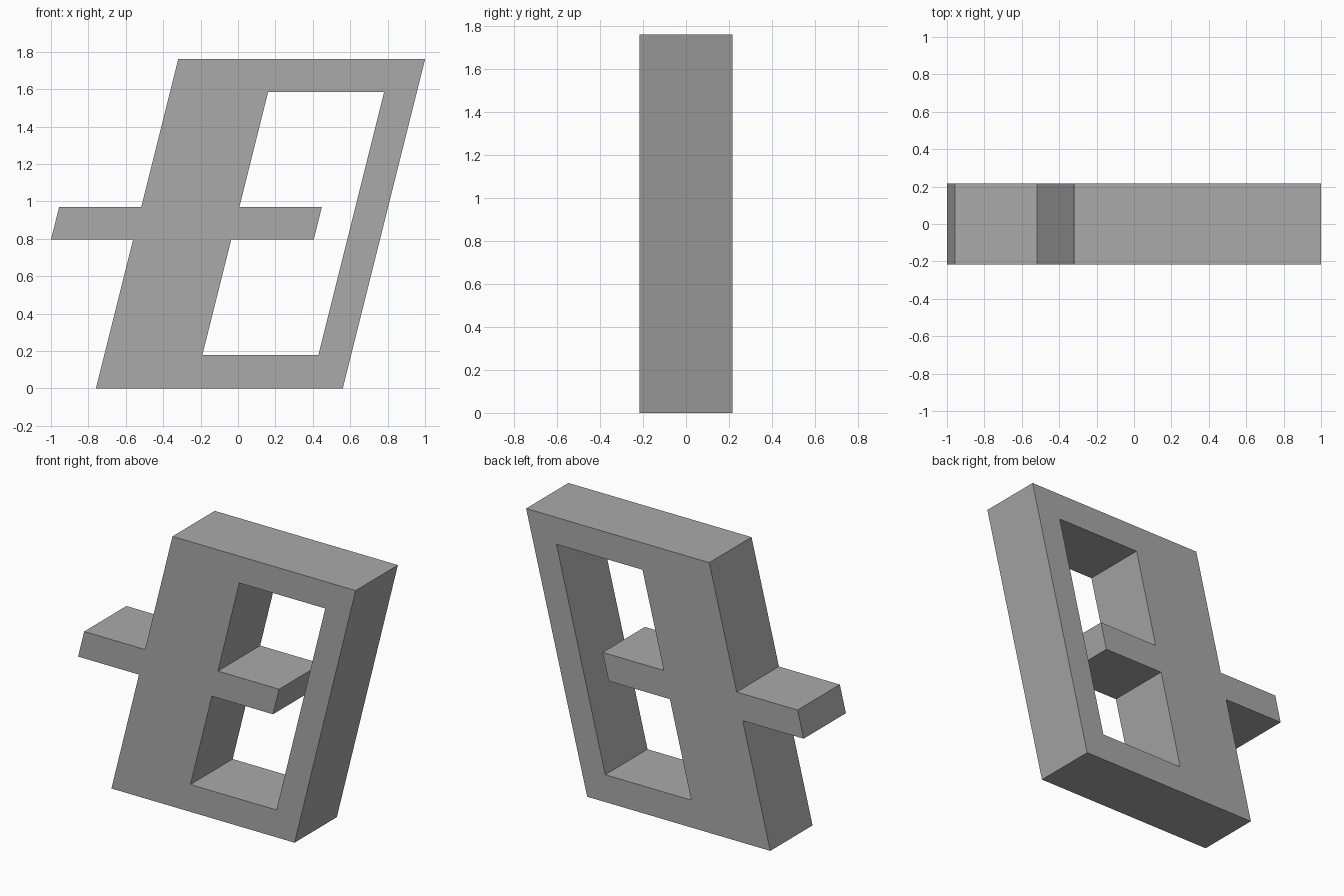
import bpy
import bmesh

if "Cube" in bpy.data.objects:
    bpy.data.objects.remove(bpy.data.objects["Cube"], do_unlink=True)

SLANT = 0.25          # sideways lean per unit of height
DEPTH = 0.435
TOP = 1.76
BAR_LOW, BAR_HIGH = 0.795, 0.97
HOLE_LOW, HOLE_HIGH = 0.178, 1.585

# Upright profiles, leaned over when the vertices are made
outer = [(-0.76, 0), (0.56, 0), (0.56, TOP), (-0.76, TOP),
         (-0.76, BAR_HIGH), (-1.199, BAR_HIGH), (-1.199, BAR_LOW), (-0.76, BAR_LOW)]
hole = [(-0.235, HOLE_LOW), (0.385, HOLE_LOW), (0.385, HOLE_HIGH), (-0.235, HOLE_HIGH),
        (-0.235, BAR_HIGH), (0.206, BAR_HIGH), (0.206, BAR_LOW), (-0.235, BAR_LOW)]


def add_loop(bm, points):
    verts = [bm.verts.new((x + SLANT * z, 0, z)) for x, z in points]
    return [bm.edges.new((a, b)) for a, b in zip(verts, verts[1:] + verts[:1])]


# Flat slanted face with its opening and crossbar stubs
bm = bmesh.new()
edges = add_loop(bm, outer) + add_loop(bm, hole)
bmesh.ops.triangle_fill(bm, use_beauty=True, use_dissolve=False,
                        edges=edges, normal=(0, -1, 0))
bmesh.ops.recalc_face_normals(bm, faces=bm.faces[:])
mesh = bpy.data.meshes.new("slanted_frame")
bm.to_mesh(mesh)
bm.free()

frame = bpy.data.objects.new("slanted_frame", mesh)
bpy.context.collection.objects.link(frame)

# Depth, shared equally between front and back
solid = frame.modifiers.new("depth", 'SOLIDIFY')
solid.thickness = DEPTH
solid.offset = 0

# Plain grey
grey = bpy.data.materials.new("plain_grey")
grey.use_nodes = True
colour = (0.4, 0.4, 0.4, 1)
grey.diffuse_color = colour
grey.node_tree.nodes["Principled BSDF"].inputs["Base Color"].default_value = colour
mesh.materials.append(grey)
